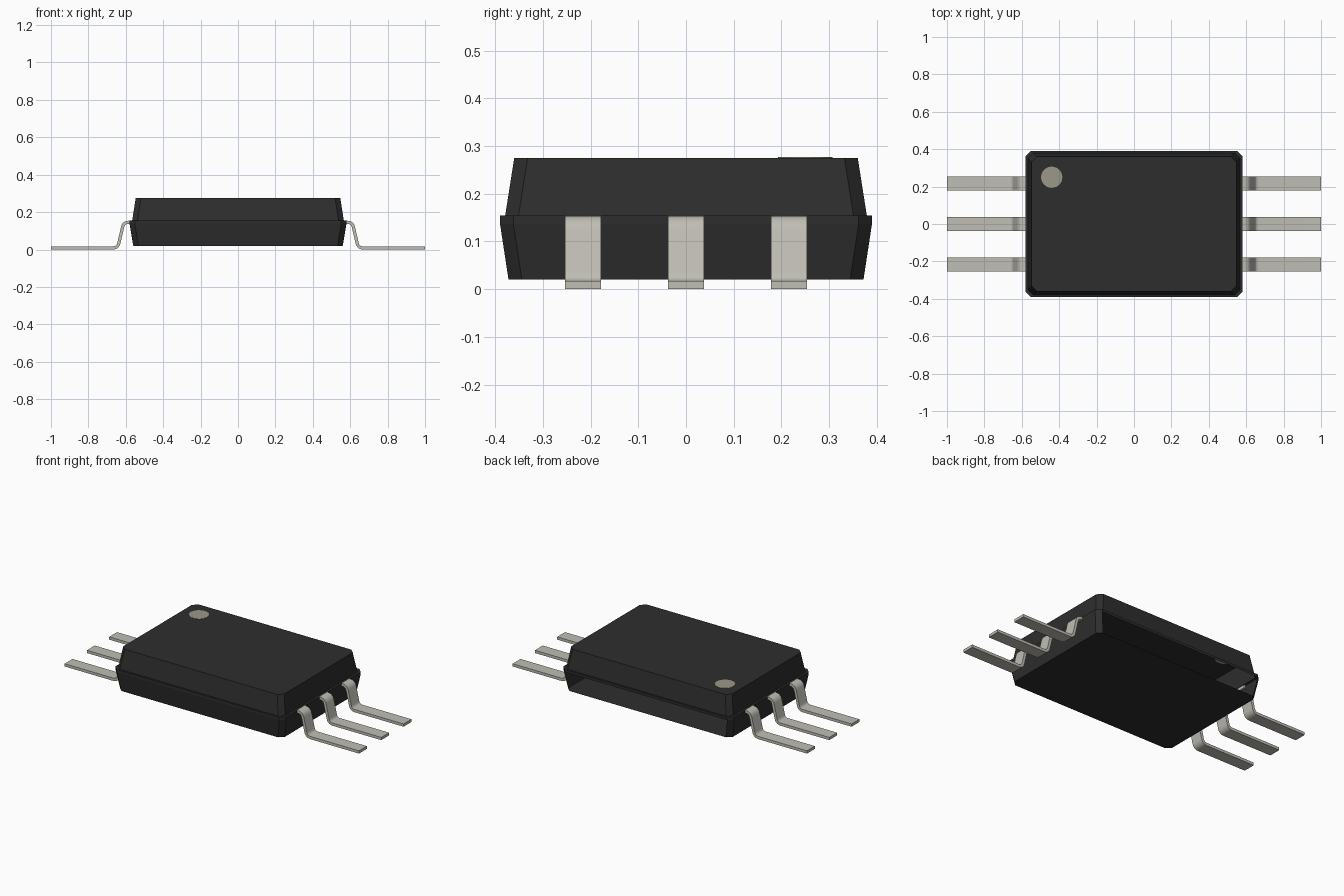
import bpy, bmesh, math
from mathutils import Vector

cube = bpy.data.objects.get("Cube")
if cube:
    bpy.data.objects.remove(cube)


def material(name, rgb, rough=0.6):
    m = bpy.data.materials.new(name)
    m.use_nodes = True
    m.diffuse_color = (*rgb, 1)
    bsdf = m.node_tree.nodes["Principled BSDF"]
    bsdf.inputs["Base Color"].default_value = (*rgb, 1)
    bsdf.inputs["Roughness"].default_value = rough
    return m


black = material("black plastic", (0.027, 0.027, 0.027))
metal = material("tinned metal", (0.52, 0.51, 0.46), 0.4)
beige = material("marker beige", (0.33, 0.31, 0.25))


def make_object(name, bm, mat):
    mesh = bpy.data.meshes.new(name)
    bm.to_mesh(mesh)
    bm.free()
    mesh.materials.append(mat)
    ob = bpy.data.objects.new(name, mesh)
    bpy.context.collection.objects.link(ob)
    return ob


def chamfered_ring(bm, hx, hy, z, c=0.028):
    pts = [(hx - c, -hy), (hx, -hy + c), (hx, hy - c), (hx - c, hy),
           (-hx + c, hy), (-hx, hy - c), (-hx, -hy + c), (-hx + c, -hy)]
    return [bm.verts.new((x, y, z)) for x, y in pts]


# Package body: stacked chamfered rings with a step at the parting line
bm = bmesh.new()
rings = [chamfered_ring(bm, *r) for r in (
    (0.560, 0.372, 0.02), (0.580, 0.390, 0.138), (0.580, 0.390, 0.154),
    (0.566, 0.379, 0.154), (0.547, 0.360, 0.275))]
for level, (a, b) in enumerate(zip(rings, rings[1:])):
    for i in range(8):
        if level == 0 and i == 3:
            continue  # the lower back wall is open
        j = (i + 1) % 8
        bm.faces.new((a[i], a[j], b[j], b[i]))
bm.faces.new(rings[0][::-1])
bm.faces.new(rings[-1])
make_object("package_body", bm, black)

# Pin one marker disc
bm = bmesh.new()
bmesh.ops.create_cone(bm, cap_ends=True, segments=24, radius1=0.057,
                      radius2=0.057, depth=0.005)
bmesh.ops.translate(bm, verts=bm.verts, vec=(-0.44, 0.25, 0.274))
make_object("pin_one_marker", bm, beige)


def rounded_path(points, radius, steps=5):
    """Replace the inner corners of a polyline by short curves."""
    pts = [Vector(p) for p in points]
    out = [pts[0]]
    for p, q, r in zip(pts, pts[1:], pts[2:]):
        s = q + (p - q).normalized() * radius
        e = q + (r - q).normalized() * radius
        for k in range(steps + 1):
            t = k / steps
            out.append(s * (1 - t) ** 2 + q * 2 * t * (1 - t) + e * t * t)
    return out + [pts[-1]]


# Gull wing leads: side profile thickened and swept across the width
path = rounded_path([(0.568, 0.1455), (0.611, 0.1455), (0.643, 0.0085),
                     (1.0, 0.0085)], 0.026)
HALF_T, HALF_W = 0.0085, 0.038


def make_lead(name, side, y):
    bm = bmesh.new()
    sections = []
    for i, p in enumerate(path):
        a, b = path[max(i - 1, 0)], path[min(i + 1, len(path) - 1)]
        d = (b - a).normalized()
        n = Vector((-d.y, d.x)) * HALF_T
        sections.append([bm.verts.new((side * (p + n * s).x, y + w * HALF_W,
                                       (p + n * s).y))
                         for s, w in ((1, -1), (1, 1), (-1, 1), (-1, -1))])
    for a, b in zip(sections, sections[1:]):
        for i in range(4):
            j = (i + 1) % 4
            bm.faces.new((a[i], a[j], b[j], b[i]))
    bm.faces.new(sections[0])
    bm.faces.new(sections[-1])
    bmesh.ops.recalc_face_normals(bm, faces=bm.faces)
    return make_object(name, bm, metal)


bpy.ops.object.select_all(action='DESELECT')
for side, label in ((1, "left"), (-1, "right")):
    for y, place in ((-0.216, "front"), (0, "middle"), (0.216, "back")):
        lead = make_lead(f"{label}_{place}_lead", side, y)
        lead.select_set(True)
        bpy.context.view_layer.objects.active = lead
bpy.ops.object.shade_smooth_by_angle(angle=math.radians(35))
